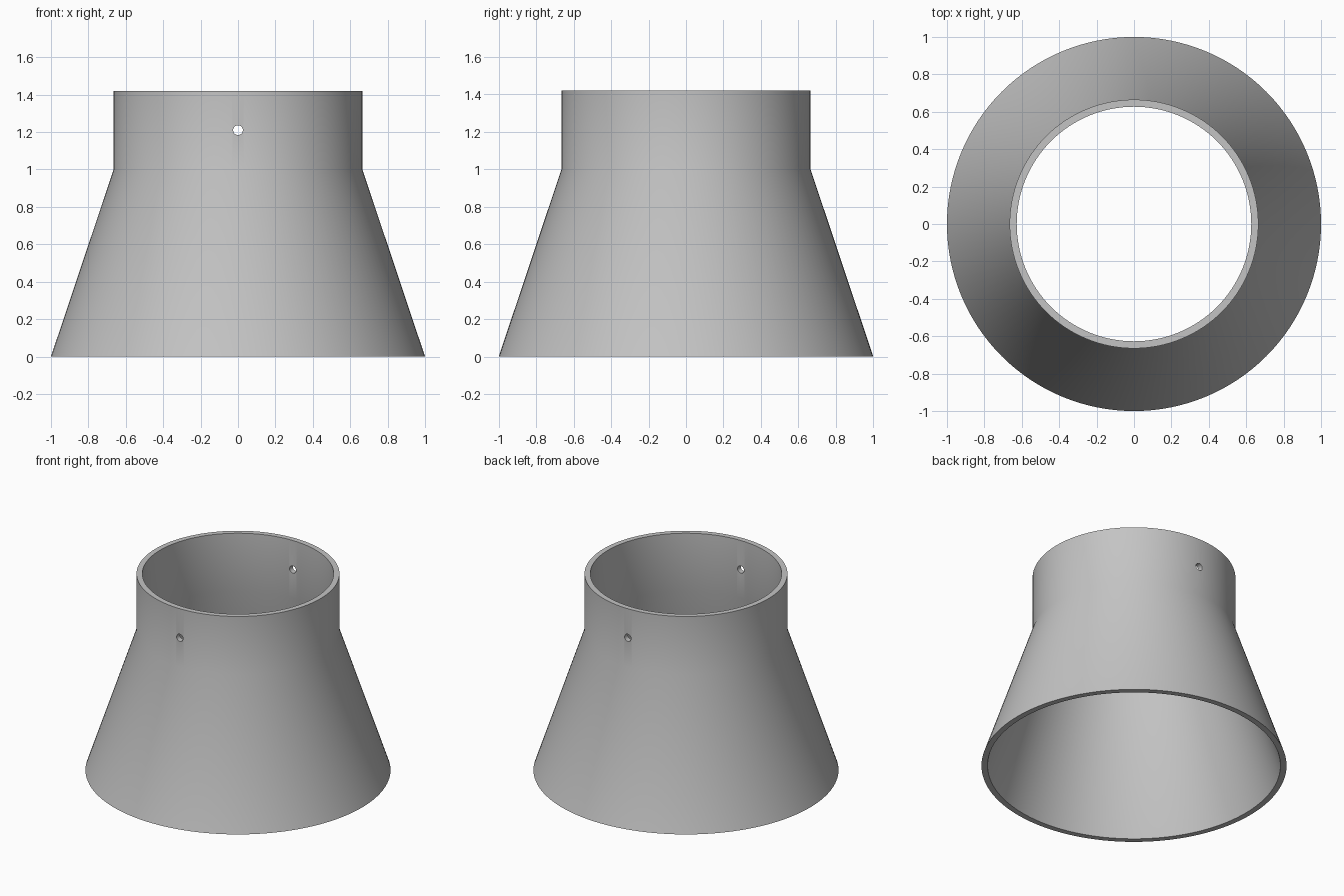
import bpy
import bmesh
from math import cos, sin, pi, radians

if "Cube" in bpy.data.objects:
    bpy.data.objects.remove(bpy.data.objects["Cube"], do_unlink=True)

SEGMENTS = 128
GREY = (0.55, 0.55, 0.55, 1)

material = bpy.data.materials.new("plain grey")
material.use_nodes = True
material.diffuse_color = GREY
material.node_tree.nodes["Principled BSDF"].inputs["Base Color"].default_value = GREY


def lathe(name, profile):
    """Spin a closed (radius, height) profile around the z axis."""
    bm = bmesh.new()
    rings = []
    for i in range(SEGMENTS):
        a = 2 * pi * i / SEGMENTS
        rings.append([bm.verts.new((r * cos(a), r * sin(a), z)) for r, z in profile])
    n = len(profile)
    for i, ring in enumerate(rings):
        after = rings[(i + 1) % SEGMENTS]
        for j in range(n):
            k = (j + 1) % n
            bm.faces.new((ring[j], after[j], after[k], ring[k]))
    bmesh.ops.recalc_face_normals(bm, faces=bm.faces)
    mesh = bpy.data.meshes.new(name)
    bm.to_mesh(mesh)
    bm.free()
    obj = bpy.data.objects.new(name, mesh)
    bpy.context.collection.objects.link(obj)
    mesh.materials.append(material)
    return obj


# Hollow shell: flared skirt below, straight collar above
shell = lathe("flared_collar", [
    (1.0, 0), (0.665, 1.0), (0.665, 1.42),
    (0.627, 1.42), (0.627, 1.0), (0.96, 0),
])

# Pin hole drilled through front and back of the collar
bpy.ops.mesh.primitive_cylinder_add(
    vertices=32, radius=0.026, depth=3, location=(0, 0, 1.21), rotation=(pi / 2, 0, 0))
drill = bpy.context.object
drill.name = "pin_hole_cutter"
drill.data.materials.append(material)

cut = shell.modifiers.new("pin_holes", "BOOLEAN")
cut.operation = "DIFFERENCE"
cut.solver = "EXACT"
cut.object = drill

bpy.ops.object.select_all(action="DESELECT")
shell.select_set(True)
bpy.context.view_layer.objects.active = shell
bpy.ops.object.modifier_apply(modifier=cut.name)
bpy.data.objects.remove(drill, do_unlink=True)

# Smooth walls with crisp rims
bpy.ops.object.shade_smooth_by_angle(angle=radians(30))
